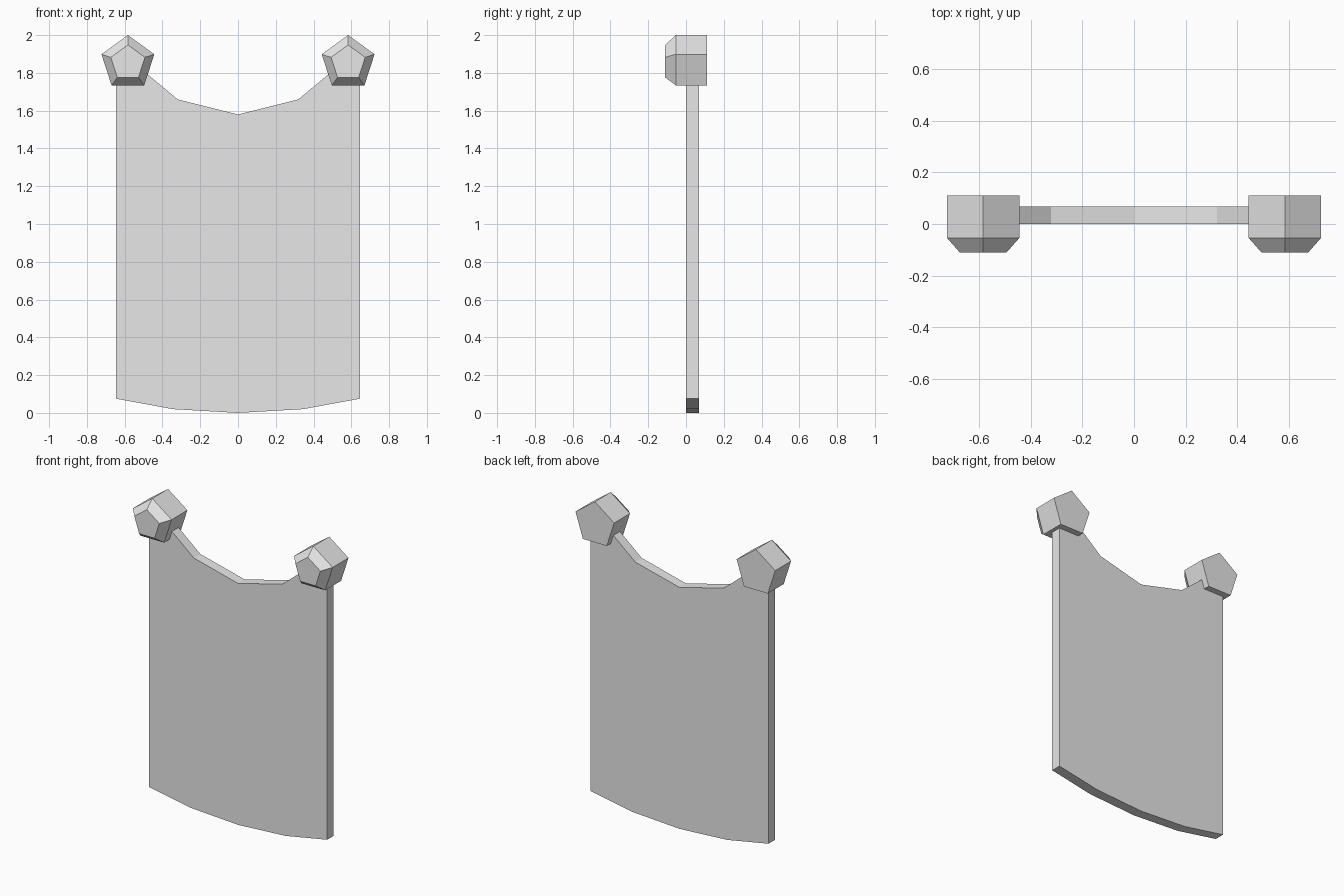
import bpy
import bmesh
from math import sin, cos, tau

cube = bpy.data.objects.get("Cube")
if cube:
    bpy.data.objects.remove(cube, do_unlink=True)

# Single plain grey material
grey = bpy.data.materials.new("plain_grey")
grey.use_nodes = True
colour = (0.8, 0.8, 0.8, 1)
grey.diffuse_color = colour
grey.node_tree.nodes["Principled BSDF"].inputs["Base Color"].default_value = colour


def loft(name, rings):
    """Join matching closed rings of points and cap both ends, flat shaded."""
    bm = bmesh.new()
    loops = [[bm.verts.new(p) for p in ring] for ring in rings]
    for a, b in zip(loops, loops[1:]):
        for i in range(len(a)):
            j = (i + 1) % len(a)
            bm.faces.new((a[i], a[j], b[j], b[i]))
    bm.faces.new(loops[0])
    bm.faces.new(loops[-1])
    bmesh.ops.recalc_face_normals(bm, faces=bm.faces)
    mesh = bpy.data.meshes.new(name)
    bm.to_mesh(mesh)
    bm.free()
    mesh.materials.append(grey)
    obj = bpy.data.objects.new(name, mesh)
    bpy.context.collection.objects.link(obj)
    return obj


def pentagon(x, y, z, radius):
    return [(x + radius * sin(tau * i / 5), y, z + radius * cos(tau * i / 5))
            for i in range(5)]


# Cape panel: half outline from bottom centre to neckline centre, mirrored
half = [(0, 0), (0.345, 0.02), (0.645, 0.075), (0.645, 1.86),
        (0.56, 1.86), (0.32, 1.66), (0, 1.58)]
outline = half + [(-x, z) for x, z in half[-2:0:-1]]
loft("cape_panel", [[(x, y, z) for x, z in outline] for y in (0, 0.068)])

# Shoulder clasps: pentagonal prisms with a chamfered front
for side, x in (("left", 0.583), ("right", -0.583)):
    loft(side + "_clasp", [pentagon(x, y, 1.853, r) for y, r in
                           ((-0.11, 0.095), (-0.054, 0.147), (0.11, 0.147))])
